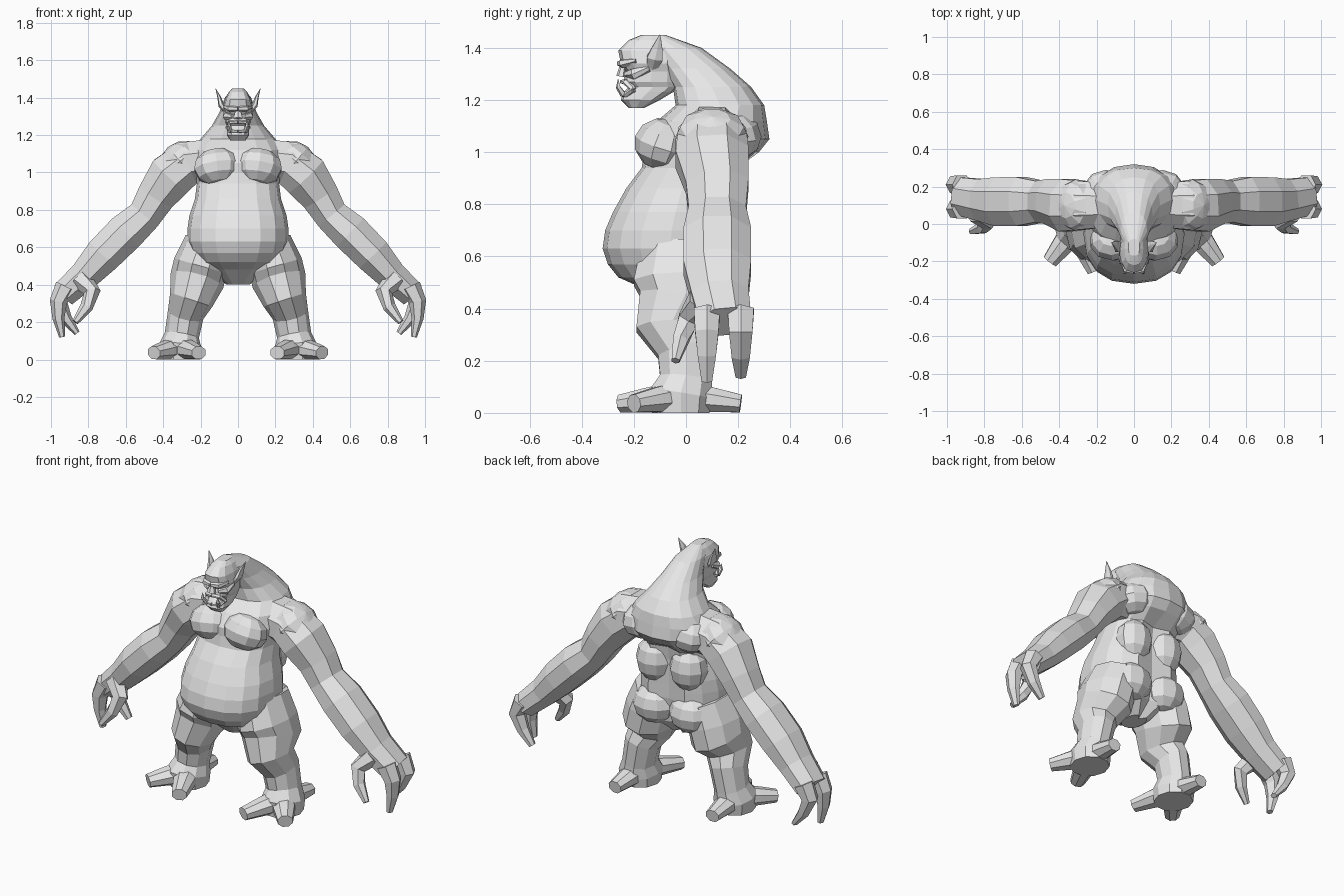
import bpy, bmesh, math
from mathutils import Vector, Matrix

cube = bpy.data.objects.get("Cube")
if cube:
    bpy.data.objects.remove(cube, do_unlink=True)

grey = (0.8, 0.8, 0.8, 1)
skin = bpy.data.materials.new("grey_skin")
skin.use_nodes = True
skin.diffuse_color = grey
skin.node_tree.nodes["Principled BSDF"].inputs["Base Color"].default_value = grey

across_x, across_y = Vector((1, 0, 0)), Vector((0, 1, 0))


def finish(bm, name, mirror):
    """Turn a bmesh into a flat shaded object, optionally mirrored across x."""
    bmesh.ops.recalc_face_normals(bm, faces=bm.faces)
    mesh = bpy.data.meshes.new(name)
    bm.to_mesh(mesh)
    bm.free()
    mesh.materials.append(skin)
    obj = bpy.data.objects.new(name, mesh)
    bpy.context.collection.objects.link(obj)
    if mirror:
        modifier = obj.modifiers.new("Mirror", "MIRROR")
        modifier.use_mirror_merge = False


def join_rings(rings, name, mirror):
    """Join rings of points with quads and close both ends."""
    bm = bmesh.new()
    loops = [[bm.verts.new(point) for point in ring] for ring in rings]
    sides = len(loops[0])
    for lower, upper in zip(loops, loops[1:]):
        for i in range(sides):
            j = (i + 1) % sides
            bm.faces.new((lower[i], lower[j], upper[j], upper[i]))
    bm.faces.new(loops[0])
    bm.faces.new(loops[-1])
    finish(bm, name, mirror)


def limb(name, path, ref=across_y, sides=8, flat=(1, 1), mirror=True):
    """Tube along (x, y, z, radius); flat scales the cross direction, start to end."""
    points = [Vector(p[:3]) for p in path]
    last = len(path) - 1
    corner = 1 / math.cos(math.pi / sides)
    rings = []
    for i, point in enumerate(points):
        along = (points[min(i + 1, last)] - points[max(i - 1, 0)]).normalized()
        u = (ref - along * ref.dot(along)).normalized()
        v = along.cross(u) * (flat[0] + (flat[1] - flat[0]) * i / last)
        radius = path[i][3] * corner
        angles = [(k + 0.5) * math.tau / sides for k in range(sides)]
        rings.append([point + (u * math.cos(a) + v * math.sin(a)) * radius for a in angles])
    join_rings(rings, name, mirror)


def soften(value, power):
    """Superellipse term that keeps its sign."""
    return math.copysign(abs(value) ** power, value)


def body(name, levels, sides, power, groove_top=0):
    """Stack of level rings (z, half width, front y, back y) with a spine groove low down."""
    rings = []
    for z, width, front, back in levels:
        middle, depth = (front + back) / 2, (back - front) / 2
        ring = []
        for i in range(sides):
            angle = i * math.tau / sides
            x = width * soften(math.cos(angle), power)
            y = middle + depth * soften(math.sin(angle), power)
            if i == sides // 4 and z < groove_top:
                y -= 0.04
            ring.append((x, y, z))
        rings.append(ring)
    join_rings(rings, name, False)


def muscle(name, centre, radii, tilt=0, lean=0):
    """Low-poly ellipsoid, tilted about y and leaned about x, on both sides."""
    bm = bmesh.new()
    bmesh.ops.create_uvsphere(bm, u_segments=10, v_segments=6, radius=1)
    placement = (Matrix.Translation(centre) @ Matrix.Rotation(tilt, 4, "Y")
                 @ Matrix.Rotation(lean, 4, "X") @ Matrix.Diagonal((*radii, 1)))
    bmesh.ops.transform(bm, matrix=placement, verts=bm.verts)
    finish(bm, name, True)


# Torso: crotch, belly, chest, hump and hooded neck
body("torso", [
    (0.4, 0.06, -0.08, 0.08), (0.48, 0.17, -0.17, 0.17), (0.52, 0.22, -0.26, 0.18),
    (0.57, 0.25, -0.3, 0.19), (0.63, 0.27, -0.32, 0.2), (0.7, 0.27, -0.31, 0.2),
    (0.77, 0.26, -0.28, 0.2), (0.86, 0.23, -0.23, 0.2), (0.94, 0.22, -0.17, 0.21),
    (1, 0.23, -0.16, 0.28), (1.05, 0.24, -0.16, 0.32), (1.12, 0.24, -0.11, 0.31),
    (1.18, 0.2, -0.04, 0.3), (1.25, 0.14, -0.05, 0.25), (1.32, 0.1, -0.09, 0.17),
    (1.4, 0.07, -0.14, 0.06), (1.45, 0.03, -0.15, -0.08)], 16, 0.85, 0.95)

# Chest, shoulder blades, flanks and buttocks
muscle("pectoral", (0.11, -0.09, 1.03), (0.13, 0.11, 0.1), 0.15, -0.3)
muscle("shoulder_blade", (0.15, 0.17, 1.06), (0.13, 0.12, 0.1), 0.2)
muscle("back_muscle", (0.11, 0.13, 0.83), (0.11, 0.1, 0.13))
muscle("buttock", (0.12, 0.12, 0.56), (0.13, 0.11, 0.11))

# Head: chin, jaw, mouth hollow, face and skull
body("head", [
    (1.17, 0.04, -0.22, -0.16), (1.2, 0.06, -0.25, -0.1), (1.23, 0.06, -0.24, -0.05),
    (1.25, 0.06, -0.22, -0.03), (1.27, 0.07, -0.24, -0.03), (1.31, 0.07, -0.23, -0.03),
    (1.34, 0.08, -0.25, -0.03), (1.39, 0.07, -0.26, -0.02), (1.43, 0.05, -0.22, -0.04),
    (1.45, 0.03, -0.17, -0.09)], 12, 0.75)

# Face
limb("brow", [(0, -0.25, 1.34, 0.015), (0.04, -0.24, 1.34, 0.02), (0.07, -0.19, 1.35, 0.01)],
     sides=6, flat=(0.8, 0.8))
limb("nose", [(0, -0.24, 1.34, 0.01), (0, -0.25, 1.29, 0.025)],
     across_x, 6, (1, 0.6), False)
limb("cheekbone", [(0.03, -0.23, 1.3, 0.01), (0.06, -0.2, 1.3, 0.02), (0.07, -0.14, 1.32, 0.01)],
     sides=6)
for name, z in (("upper_lip", 1.27), ("lower_lip", 1.22)):
    limb(name, [(0, -0.24, z, 0.014), (0.04, -0.23, z, 0.014), (0.06, -0.2, 1.24, 0.01)],
         sides=6, flat=(0.6, 0.6))
limb("tusk", [(0.04, -0.24, 1.22, 0.01), (0.05, -0.26, 1.25, 0.008), (0.05, -0.26, 1.28, 0.001)],
     sides=5)
limb("ear", [(0.06, -0.13, 1.32, 0.02), (0.09, -0.12, 1.36, 0.03), (0.1, -0.11, 1.4, 0.02),
             (0.12, -0.1, 1.45, 0.002)], sides=6, flat=(0.5, 0.4))

# Arm
limb("arm", [
    (0.18, 0.1, 1.06, 0.12), (0.27, 0.1, 1.05, 0.13), (0.36, 0.1, 0.98, 0.14),
    (0.44, 0.12, 0.87, 0.12), (0.5, 0.12, 0.77, 0.11), (0.6, 0.12, 0.68, 0.13),
    (0.72, 0.12, 0.56, 0.13), (0.82, 0.13, 0.45, 0.11), (0.93, 0.15, 0.35, 0.1)],
    flat=(0.95, 0.7))
muscle("deltoid", (0.31, 0.1, 1.06), (0.13, 0.14, 0.1), 0.7)

# Hand: two fingers curling inward and a thumb
for name, y, tip_x, tip_z in (("front_finger", 0.08, 0.94, 0.12), ("back_finger", 0.21, 0.86, 0.14)):
    limb(name, [(0.92, y, 0.39, 0.05), (0.96, y, 0.31, 0.045),
                ((0.98 + tip_x) / 2, y, 0.22, 0.035), (tip_x, y, tip_z, 0.02)],
         sides=6, flat=(1, 0.7))
limb("thumb", [(0.84, 0.06, 0.43, 0.05), (0.78, 0.01, 0.36, 0.04), (0.81, -0.02, 0.28, 0.03),
               (0.87, -0.04, 0.2, 0.015)], sides=6)

# Leg
limb("leg", [
    (0.16, 0, 0.63, 0.17), (0.2, -0.01, 0.5, 0.19), (0.22, 0, 0.42, 0.18),
    (0.25, -0.05, 0.32, 0.14), (0.28, 0, 0.24, 0.11), (0.3, 0, 0.13, 0.1),
    (0.31, -0.02, 0.07, 0.12), (0.31, -0.02, 0, 0.11)], sides=10, flat=(0.7, 0.95))

# Foot: two splayed toes and a heel, each resting on the ground
ankle = Vector((0.31, -0.02))
for name, tip in (("inner_toe", (0.21, -0.25)), ("outer_toe", (0.45, -0.2)), ("heel", (0.32, 0.21))):
    path = []
    for step, radius in ((0, 0.07), (0.55, 0.055), (1, 0.04)):
        spot = ankle.lerp(Vector(tip), step)
        path.append((spot.x, spot.y, radius * 0.9, radius))
    limb(name, path, across_x, flat=(0.85, 0.85))
